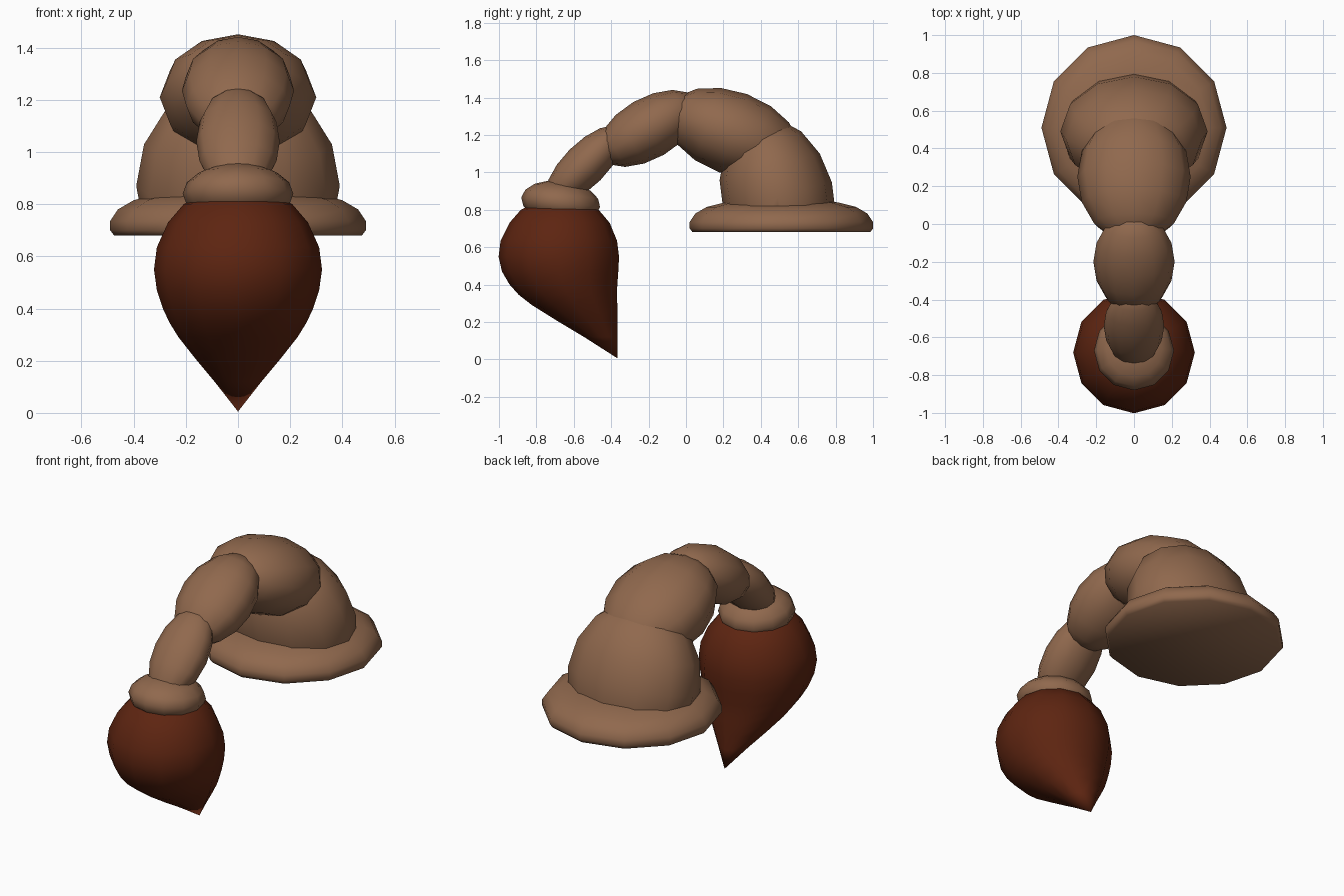
import bpy, bmesh, math
from mathutils import Matrix, Vector

if "Cube" in bpy.data.objects:
    bpy.data.objects.remove(bpy.data.objects["Cube"])

SIDES = 12


def material(name, rgb):
    m = bpy.data.materials.new(name)
    m.diffuse_color = (*rgb, 1)
    m.use_nodes = True
    m.node_tree.nodes["Principled BSDF"].inputs["Base Color"].default_value = m.diffuse_color
    return m


skin = material("warm_brown", (0.28, 0.14, 0.075))
dark = material("dark_red_brown", (0.11, 0.018, 0.0055))


def finish(name, bm, mat):
    bmesh.ops.recalc_face_normals(bm, faces=bm.faces)
    mesh = bpy.data.meshes.new(name)
    bm.to_mesh(mesh)
    bm.free()
    mesh.materials.append(mat)
    ob = bpy.data.objects.new(name, mesh)
    bpy.context.collection.objects.link(ob)
    bpy.ops.object.select_all(action='DESELECT')
    ob.select_set(True)
    bpy.context.view_layer.objects.active = ob
    bpy.ops.object.shade_smooth_by_angle(angle=math.radians(62))


def segment(name, y, z, radii, tilt, floor=None):
    """Stretched ball, tilted about x, optionally cut flat at a height."""
    bm = bmesh.new()
    m = (Matrix.Translation((0, y, z)) @ Matrix.Rotation(math.radians(tilt), 4, 'X')
         @ Matrix.Diagonal((*radii, 1)))
    bmesh.ops.create_uvsphere(bm, u_segments=SIDES, v_segments=8, radius=1, matrix=m)
    if floor is not None:
        bmesh.ops.bisect_plane(bm, geom=bm.verts[:] + bm.edges[:] + bm.faces[:],
                               plane_co=Vector((0, 0, floor)), plane_no=Vector((0, 0, 1)),
                               clear_inner=True)
        bmesh.ops.holes_fill(bm, edges=[e for e in bm.edges if e.is_boundary])
    finish(name, bm, skin)


def loft(name, rings, mat):
    """Skin level rings given as (z, centre y, radius); radius 0 is a point."""
    bm = bmesh.new()
    loops = []
    for z, cy, r in rings:
        if r == 0:
            loops.append([bm.verts.new((0, cy, z))] * SIDES)
        else:
            loops.append([bm.verts.new((r * math.cos(a), cy + r * math.sin(a), z))
                          for a in (2 * math.pi * i / SIDES for i in range(SIDES))])
    for lo, hi in zip(loops, loops[1:]):
        for i in range(SIDES):
            j = (i + 1) % SIDES
            bm.faces.new(list(dict.fromkeys((lo[i], lo[j], hi[j], hi[i]))))
    if rings[0][2] > 0:
        bm.faces.new(loops[0][::-1])
    finish(name, bm, mat)


# Flat-bottomed mounting rim
loft("base_rim", [(0.68, 0.51, 0.475), (0.70, 0.51, 0.49), (0.735, 0.51, 0.49),
                  (0.78, 0.51, 0.46), (0.815, 0.51, 0.40), (0.84, 0.51, 0.30),
                  (0.855, 0.51, 0)], skin)

# Curved chain of shrinking segments
segment("root_segment", 0.49, 0.87, (0.39, 0.30, 0.43), 15, floor=0.7)
segment("upper_segment", 0.25, 1.21, (0.30, 0.222, 0.37), 70)
segment("middle_segment", -0.20, 1.235, (0.215, 0.163, 0.30), -60)
segment("lower_segment", -0.54, 1.04, (0.16, 0.116, 0.275), -45)
segment("collar", -0.67, 0.84, (0.212, 0.212, 0.115), -7)

# Bulb swept back into a point
loft("stinger_bulb", [(0.005, -0.365, 0), (0.12, -0.455, 0.09), (0.21, -0.53, 0.165),
                      (0.29, -0.595, 0.228), (0.345, -0.632, 0.262),
                      (0.40, -0.655, 0.288), (0.47, -0.673, 0.311),
                      (0.55, -0.68, 0.322), (0.635, -0.68, 0.311),
                      (0.73, -0.676, 0.268), (0.80, -0.675, 0.208),
                      (0.85, -0.675, 0.11), (0.87, -0.675, 0)], dark)
